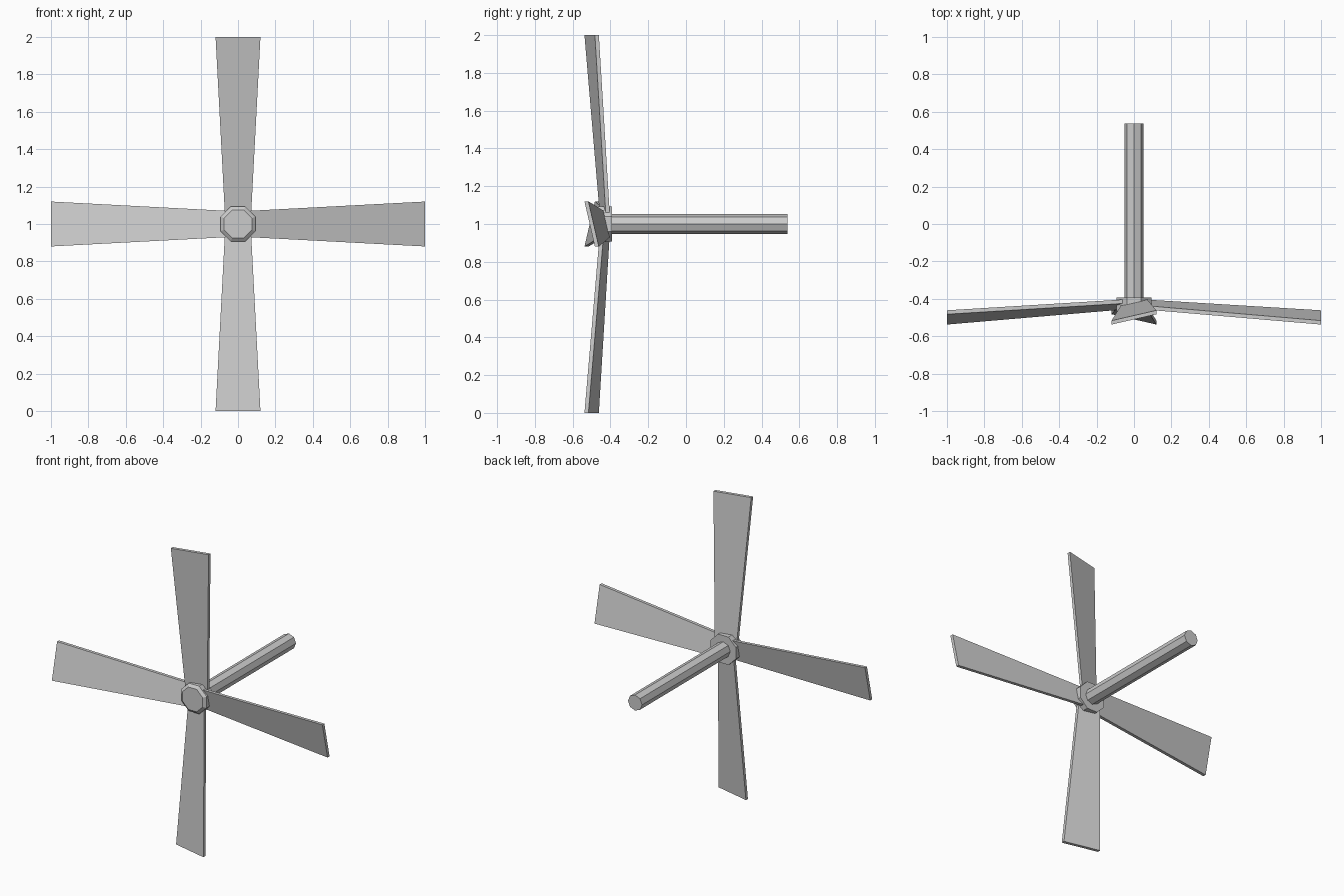
import bpy, bmesh, math
from mathutils import Matrix, Vector

if "Cube" in bpy.data.objects:
    bpy.data.objects.remove(bpy.data.objects["Cube"])

CENTER_Z = 1.0


def finish(name, bm):
    bmesh.ops.recalc_face_normals(bm, faces=bm.faces)
    mesh = bpy.data.meshes.new(name)
    bm.to_mesh(mesh)
    bm.free()
    obj = bpy.data.objects.new(name, mesh)
    bpy.context.collection.objects.link(obj)
    return obj


def loft(name, rings, rot=None):
    """Skin a closed solid through rings of points, then turn and lift it."""
    bm = bmesh.new()
    loops = [[bm.verts.new(p) for p in ring] for ring in rings]
    n = len(loops[0])
    for a, b in zip(loops, loops[1:]):
        for i in range(n):
            j = (i + 1) % n
            bm.faces.new((a[i], a[j], b[j], b[i]))
    bm.faces.new(loops[0])
    bm.faces.new(loops[-1])
    m = Matrix.Translation((0, 0, CENTER_Z)) @ (rot or Matrix.Identity(4))
    bmesh.ops.transform(bm, matrix=m, verts=bm.verts)
    return finish(name, bm)


def octagon(radius, y, offset=0.0):
    angles = [offset + i * math.pi / 4 for i in range(8)]
    return [Vector((radius * math.cos(a), y, radius * math.sin(a))) for a in angles]


def blade_section(x, y, half_width, thickness=0.021, pitch=0.23):
    """Cross-section of a pitched blade: upper edge leans forward."""
    t, lean = thickness / 2, pitch * half_width
    return [Vector((x, y - lean - t, half_width)), Vector((x, y - lean + t, half_width)),
            Vector((x, y + lean + t, -half_width)), Vector((x, y + lean - t, -half_width))]


# Drive shaft
loft("shaft", [octagon(0.052, -0.44), octagon(0.052, 0.538)])

# Hub with a chamfered front
flat = math.pi / 8
loft("hub", [octagon(0.101, -0.393, flat), octagon(0.101, -0.465, flat),
             octagon(0.081, -0.48, flat)])

# Four blades swept slightly forward
for k in range(4):
    turn = Matrix.Rotation(-k * math.pi / 2, 4, 'Y')
    loft(f"blade_{k + 1}", [blade_section(0.05, -0.43, 0.07),
                            blade_section(1.0, -0.4995, 0.12)], turn)
